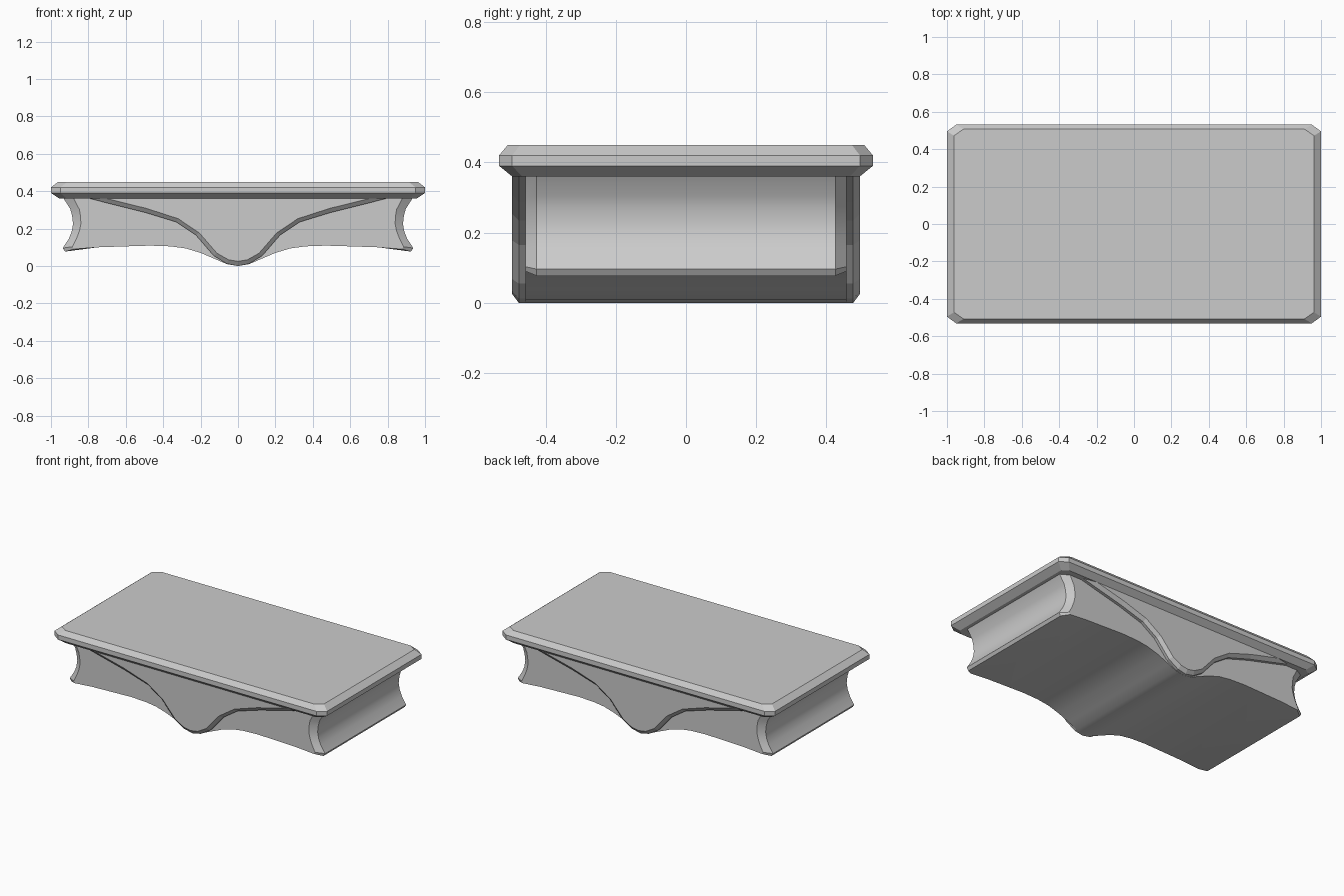
import bpy, bmesh, math

if "Cube" in bpy.data.objects:
    bpy.data.objects.remove(bpy.data.objects["Cube"])


def loft(name, sections, smooth=0):
    """Solid skinned through equal-length closed loops, capped at both ends."""
    bm = bmesh.new()
    loops = [[bm.verts.new(p) for p in s] for s in sections]
    n = len(loops[0])
    for a, b in zip(loops, loops[1:]):
        for i in range(n):
            j = (i + 1) % n
            bm.faces.new((a[i], a[j], b[j], b[i]))
    bm.faces.new(loops[0])
    bm.faces.new(loops[-1])
    bmesh.ops.recalc_face_normals(bm, faces=bm.faces[:])
    me = bpy.data.meshes.new(name)
    bm.to_mesh(me)
    bm.free()
    ob = bpy.data.objects.new(name, me)
    bpy.context.collection.objects.link(ob)
    if smooth:
        bpy.ops.object.select_all(action='DESELECT')
        ob.select_set(True)
        bpy.context.view_layer.objects.active = ob
        bpy.ops.object.shade_smooth_by_angle(angle=math.radians(smooth))
    return ob


def octagon(x, y, z, cx, cy):
    """Rectangle with cut corners."""
    return [(x, y - cy, z), (x - cx, y, z), (cx - x, y, z), (-x, y - cy, z),
            (-x, cy - y, z), (cx - x, -y, z), (x - cx, -y, z), (x, cy - y, z)]


def mirrored(half, y):
    """Mirror a right-half profile, listed bottom centre to top, across x = 0."""
    left = [(-x, z) for x, z in reversed(half) if x > 0]
    return [(x, y, z) for x, z in half + left]


# Table slab with bevelled rim
loft("top_slab", [octagon(0.955, 0.495, 0.36, 0.04, 0.028),
                  octagon(1.0, 0.532, 0.39, 0.05, 0.037),
                  octagon(1.0, 0.532, 0.42, 0.05, 0.037),
                  octagon(0.962, 0.507, 0.45, 0.05, 0.035)])

# Body: wavy underside, concave ends and chamfered vertical corners
under = [(0, 0), (0.06, 0.01), (0.12, 0.036), (0.2, 0.07), (0.28, 0.094),
         (0.36, 0.105), (0.47, 0.109), (0.6, 0.105), (0.75, 0.1)]
end_outer = [(0.925, 0.077), (0.937, 0.096), (0.905, 0.145), (0.889, 0.185),
             (0.882, 0.225), (0.887, 0.27), (0.897, 0.305), (0.935, 0.365)]
end_inner = [(0.878, 0.09), (0.885, 0.103), (0.862, 0.15), (0.848, 0.187),
             (0.84, 0.225), (0.842, 0.268), (0.848, 0.302), (0.88, 0.365)]
loft("body", [mirrored(under + (end_inner if abs(y) > 0.44 else end_outer), y)
              for y in (-0.457, -0.425, 0.425, 0.457)], smooth=30)

# Raised bevelled aprons on the front and back
rim = [(0, 0), (0.06, 0.012), (0.13, 0.055), (0.225, 0.165), (0.33, 0.235),
       (0.5, 0.287), (0.685, 0.333), (0.81, 0.365)]
face = [(0, 0.025), (0.05, 0.033), (0.112, 0.068), (0.208, 0.178), (0.32, 0.253),
        (0.49, 0.308), (0.66, 0.35), (0.72, 0.365)]
for side, name in ((-1, "front_apron"), (1, "back_apron")):
    loft(name, [mirrored(rim, side * 0.44), mirrored(rim, side * 0.476),
                mirrored(face, side * 0.495)])
